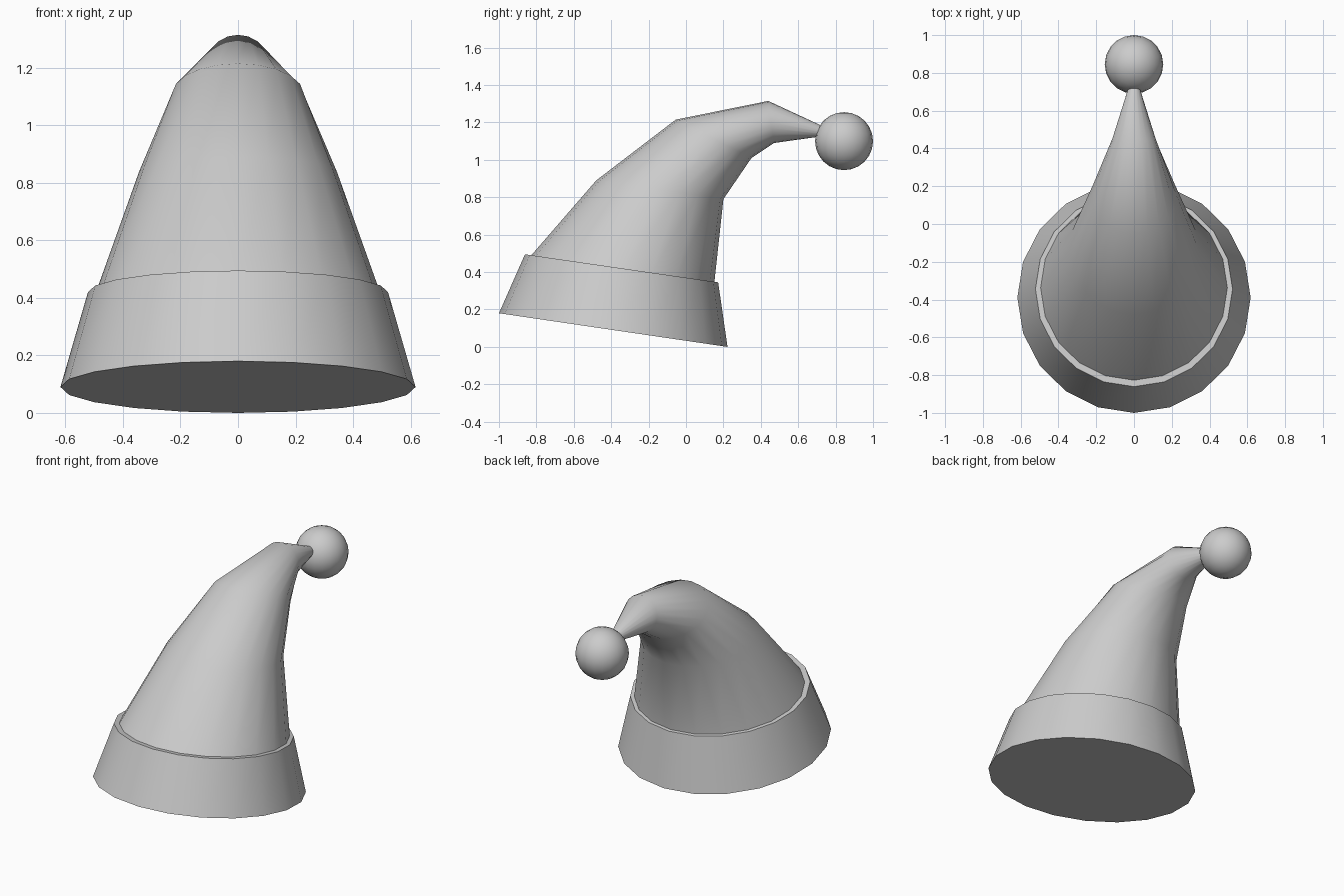
import bpy, bmesh, math
from mathutils import Vector

if "Cube" in bpy.data.objects:
    bpy.data.objects.remove(bpy.data.objects["Cube"])

SIDES = 20


def finish(bm, name):
    """Turn a bmesh into a smooth-shaded object with sharp rims."""
    bmesh.ops.recalc_face_normals(bm, faces=bm.faces)
    mesh = bpy.data.meshes.new(name)
    bm.to_mesh(mesh)
    bm.free()
    obj = bpy.data.objects.new(name, mesh)
    bpy.context.collection.objects.link(obj)
    bpy.ops.object.select_all(action='DESELECT')
    obj.select_set(True)
    bpy.context.view_layer.objects.active = obj
    bpy.ops.object.shade_smooth_by_angle(angle=math.radians(60))
    return obj


def loft(name, spans):
    """Skin circles whose diameters are given as (front y, z, back y, z)."""
    bm = bmesh.new()
    rings = []
    for y0, z0, y1, z1 in spans:
        front, back = Vector((0, y0, z0)), Vector((0, y1, z1))
        centre, half = (front + back) / 2, (back - front) / 2
        side = Vector((half.length, 0, 0))
        rings.append([bm.verts.new(centre + side * math.cos(a) + half * math.sin(a))
                      for a in (2 * math.pi * i / SIDES for i in range(SIDES))])
    for lower, upper in zip(rings, rings[1:]):
        for i in range(SIDES):
            j = (i + 1) % SIDES
            bm.faces.new((lower[i], lower[j], upper[j], upper[i]))
    bm.faces.new(rings[0])
    bm.faces.new(rings[-1])
    return finish(bm, name)


# Flared band around the bottom, closed underneath
loft("brim", [(-1.0, 0.18, 0.222, 0.0),
              (-0.861, 0.495, 0.172, 0.345)])

# Tapering cone that droops towards the back
loft("drooping_cone", [(-0.84, 0.475, 0.15, 0.33),
                       (-0.48, 0.89, 0.20, 0.79),
                       (-0.055, 1.215, 0.35, 1.01),
                       (0.44, 1.315, 0.47, 1.09),
                       (0.735, 1.178, 0.72, 1.125)])

# Ball on the tip
ball = bmesh.new()
bmesh.ops.create_uvsphere(ball, u_segments=SIDES, v_segments=12, radius=0.155)
bmesh.ops.translate(ball, verts=ball.verts, vec=(0, 0.845, 1.10))
finish(ball, "pompom")
